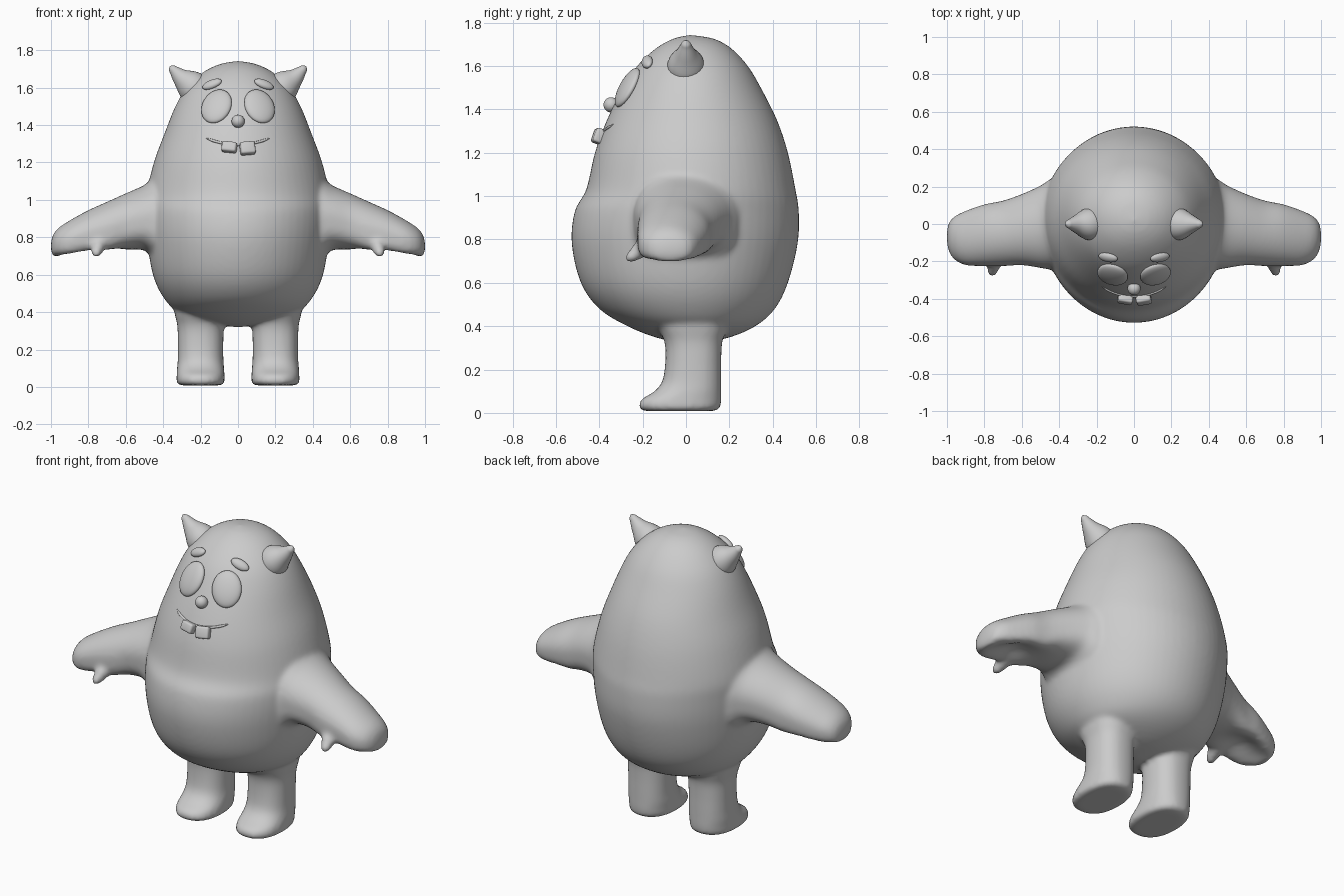
import bpy, bmesh, math
from mathutils import Vector, Matrix
from mathutils.bvhtree import BVHTree

if "Cube" in bpy.data.objects:
    bpy.data.objects.remove(bpy.data.objects["Cube"])

mat = bpy.data.materials.new("clay grey")
mat.diffuse_color = (0.6, 0.6, 0.6, 1)
mat.use_nodes = True
mat.node_tree.nodes["Principled BSDF"].inputs["Base Color"].default_value = mat.diffuse_color


def spline(rows, n):
    """Catmull-Rom refinement of rows of numbers."""
    out = []
    for i in range(len(rows) - 1):
        a, b, c, d = (rows[max(0, min(len(rows) - 1, i + k))] for k in (-1, 0, 1, 2))
        for j in range(n):
            t = j / n
            out.append([0.5 * (2 * q + (r - p) * t + (2 * p - 5 * q + 4 * r - s) * t * t
                               + (3 * q - p - 3 * r + s) * t ** 3)
                        for p, q, r, s in zip(a, b, c, d)])
    return out + [list(rows[-1])]


def loft(bm, rings):
    """Skin closed rings and cap both ends."""
    vs = [[bm.verts.new(p) for p in r] for r in rings]
    n = len(vs[0])
    for a, b in zip(vs, vs[1:]):
        for i in range(n):
            bm.faces.new((a[i], a[(i + 1) % n], b[(i + 1) % n], b[i]))
    bm.faces.new(vs[0])
    bm.faces.new(vs[-1])


def power(v, e):
    return math.copysign(abs(v) ** e, v)


def upright(bm, rows, xc=0, e=1.0, seg=48):
    """Stacked rings from rows of height, half width, front y, back y."""
    rings = []
    for z, hx, yf, yb in spline(rows, 5):
        ang = [2 * math.pi * i / seg for i in range(seg)]
        rings.append([(xc + hx * power(math.cos(a), e),
                       (yf + yb) / 2 + (yb - yf) / 2 * power(math.sin(a), e), z) for a in ang])
    loft(bm, rings)


def tube(bm, rows, seg=20):
    """Round tapered tube through rows of x, y, z, radius."""
    pts = spline(rows, 5)
    rings = []
    for i, p in enumerate(pts):
        d = Vector(pts[min(i + 1, len(pts) - 1)][:3]) - Vector(pts[max(i - 1, 0)][:3])
        side = d.cross(Vector((0.1, 0.3, 1)).normalized()).normalized()
        up = side.cross(d).normalized()
        rings.append([Vector(p[:3]) + max(p[3], 0.001) * (side * math.cos(a) + up * math.sin(a))
                      for a in (2 * math.pi * k / seg for k in range(seg))])
    loft(bm, rings)


def finish(bm, name, smooth=True):
    bmesh.ops.recalc_face_normals(bm, faces=bm.faces[:])
    for f in bm.faces:
        f.smooth = smooth
    me = bpy.data.meshes.new(name)
    bm.to_mesh(me)
    bm.free()
    me.materials.append(mat)
    ob = bpy.data.objects.new(name, me)
    bpy.context.collection.objects.link(ob)
    return ob


# egg-shaped torso
bm = bmesh.new()
upright(bm, [(.32, .02, 0, .04), (.345, .17, -.13, .19), (.40, .32, -.27, .32),
             (.48, .40, -.40, .41), (.60, .455, -.485, .47), (.78, .485, -.527, .515),
             (.93, .495, -.513, .52), (1.03, .49, -.46, .505), (1.2, .45, -.42, .47),
             (1.35, .395, -.365, .42), (1.5, .335, -.29, .345), (1.6, .275, -.225, .285),
             (1.68, .19, -.14, .21), (1.725, .10, -.06, .13), (1.742, .01, .01, .03)], seg=64)
bmesh.ops.recalc_face_normals(bm, faces=bm.faces[:])
skin = BVHTree.FromBMesh(bm)

for s in (-1, 1):
    # leg and foot
    upright(bm, [(.008, .10, -.18, .12), (.02, .127, -.215, .155), (.06, .128, -.208, .163),
                 (.10, .126, -.145, .163), (.15, .122, -.108, .163), (.25, .122, -.095, .163),
                 (.33, .125, -.10, .168), (.40, .14, -.13, .19), (.47, .14, -.13, .19)],
            xc=s * .2, e=.85, seg=32)
    # arm with cupped mitten hand: x, centre y, half depth, centre z, half height, cup
    rings = []
    for x, yc, hy, zc, hz, cup in spline(
            [(.30, 0, .25, .90, .24, 0), (.43, 0, .245, .90, .23, 0), (.50, -.015, .22, .905, .175, 0),
             (.60, -.03, .19, .88, .155, .01), (.70, -.05, .175, .84, .15, .06),
             (.80, -.06, .165, .815, .13, .08), (.90, -.075, .145, .785, .105, .05),
             (.96, -.075, .115, .77, .08, .01), (.99, -.07, .075, .757, .055, 0),
             (1.0, -.07, .03, .75, .02, 0)], 5):
        ring = []
        for k in range(40):
            c, sn = math.cos(math.pi * k / 20), math.sin(math.pi * k / 20)
            z = hz * sn if sn >= 0 else -hz * abs(sn) ** .6 + cup * sn ** 4
            ring.append((s * x, yc + hy * c, zc + z))
        rings.append(ring)
    loft(bm, rings)
    # thumb
    tube(bm, [(s * .74, -.14, .80, .05), (s * .745, -.20, .76, .042), (s * .755, -.245, .725, .03),
              (s * .76, -.265, .71, .022), (s * .762, -.277, .70, .004)])

body = finish(bm, "body_with_limbs")
rm = body.modifiers.new("blend", 'REMESH')
rm.mode, rm.voxel_size, rm.use_smooth_shade = 'VOXEL', .013, True
sm = body.modifiers.new("soften", 'SMOOTH')
sm.factor, sm.iterations = .5, 8


def on_face(x, z, scale, roll=0, out=0):
    """Matrix resting on the torso front, local Z pointing outward."""
    loc, nor, _, _ = skin.ray_cast(Vector((x, -2, z)), Vector((0, 1, 0)))
    return (Matrix.Translation(loc + nor * out) @ nor.to_track_quat('Z', 'Y').to_matrix().to_4x4()
            @ Matrix.Rotation(roll, 4, 'Z') @ Matrix.Diagonal((*scale, 1)))


def pebble(name, matrix):
    b = bmesh.new()
    bmesh.ops.create_uvsphere(b, u_segments=32, v_segments=16, radius=1, matrix=matrix)
    return finish(b, name)


for s, tag in ((-1, "right"), (1, "left")):
    # horn-like ears
    bm = bmesh.new()
    tube(bm, [(s * .20, 0, 1.565, .09), (s * .255, 0, 1.615, .082), (s * .305, 0, 1.655, .05),
              (s * .34, 0, 1.69, .028), (s * .355, 0, 1.705, .019), (s * .364, 0, 1.714, .004)], seg=24)
    finish(bm, tag + "_ear")
    # eyes and eyebrows
    pebble(tag + "_eye", on_face(s * .115, 1.5, (.083, .102, .03), roll=s * .12))
    pebble(tag + "_eyebrow", on_face(s * .137, 1.615, (.055, .028, .02), roll=-s * .5, out=.005))

# nose
pebble("nose", on_face(0, 1.415, (.035, .035, .035), out=.012))

# smiling mouth line
bm = bmesh.new()
path = []
for i in range(13):
    x = -.17 + .34 * i / 12
    p = on_face(x, 1.295 + 1.2 * x * x, (1, 1, 1)).translation
    path.append((*p, .002 if i in (0, 12) else .007))
tube(bm, path, seg=8)
finish(bm, "mouth")

# two buck teeth
for tag, x, z, h, roll in (("right", -.045, 1.278, .055, -.1), ("left", .05, 1.272, .068, .08)):
    bm = bmesh.new()
    bmesh.ops.create_cube(bm, size=1, matrix=on_face(x, z, (.08, h, .05), roll, .01))
    bmesh.ops.bevel(bm, geom=bm.edges[:], offset=.012, segments=3, profile=.5, affect='EDGES')
    finish(bm, tag + "_tooth")
